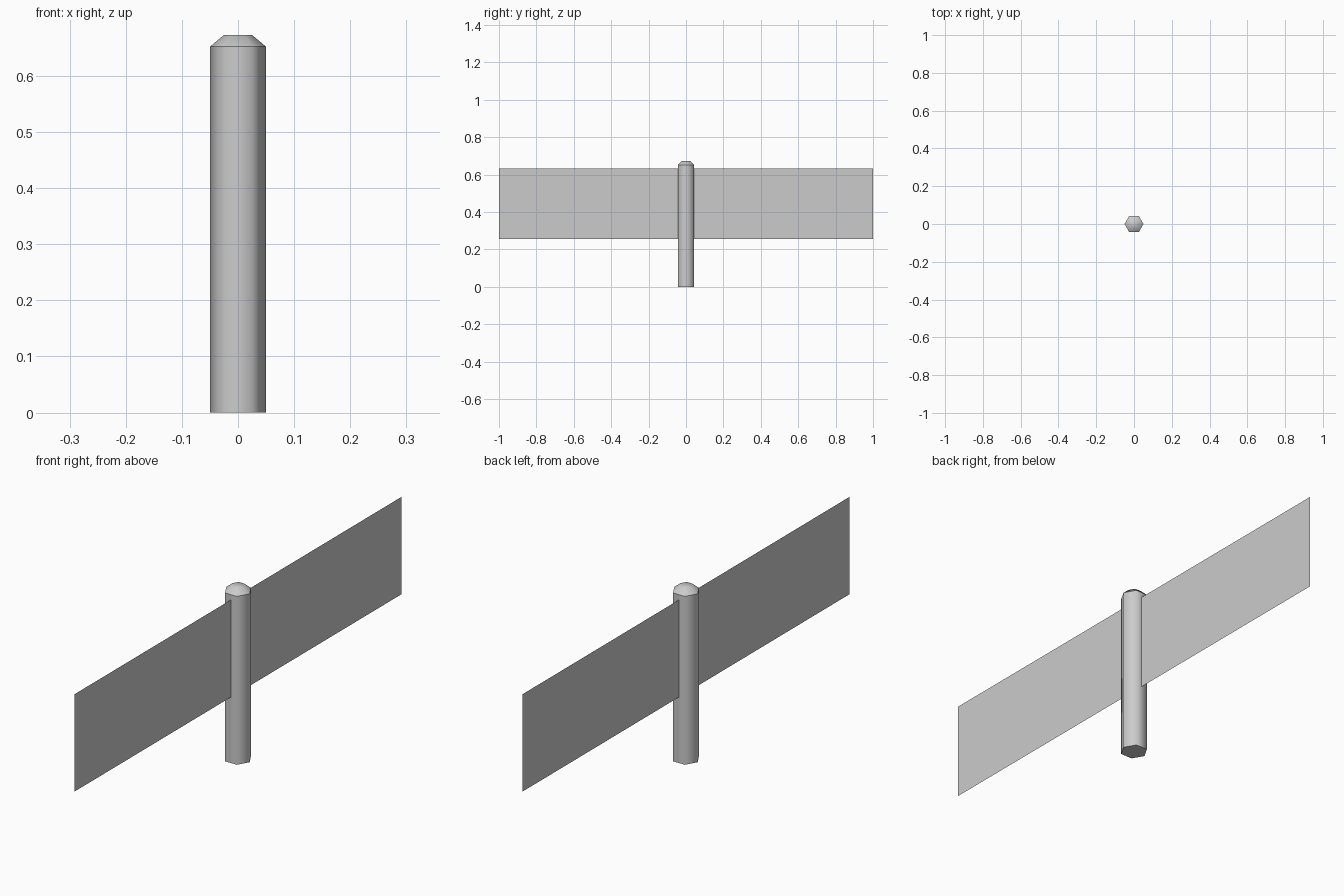
import bpy
import bmesh
from math import cos, sin, pi

if "Cube" in bpy.data.objects:
    bpy.data.objects.remove(bpy.data.objects["Cube"])


def make_object(name, bm):
    mesh = bpy.data.meshes.new(name)
    bm.to_mesh(mesh)
    bm.free()
    obj = bpy.data.objects.new(name, mesh)
    bpy.context.collection.objects.link(obj)
    return obj


# Hexagonal post with a bevelled cap, smooth around but crisp at the rims
bm = bmesh.new()
profile = [(0.05, 0.0), (0.05, 0.652), (0.025, 0.673)]
sides = 6
rings = [[bm.verts.new((r * cos(2 * pi * i / sides), r * sin(2 * pi * i / sides), z))
          for i in range(sides)] for r, z in profile]
for low, high in zip(rings, rings[1:]):
    for i in range(sides):
        j = (i + 1) % sides
        bm.faces.new((low[i], low[j], high[j], high[i]))
bm.faces.new(rings[0][::-1])
bm.faces.new(rings[-1])
for face in bm.faces:
    face.smooth = True
for ring in rings[:2]:
    for i in range(sides):
        bm.edges.get((ring[i], ring[(i + 1) % sides])).smooth = False
make_object("post", bm)

# Thin barrier panel running through the post
bm = bmesh.new()
corners = [(-1, 0.255), (1, 0.255), (1, 0.632), (-1, 0.632)]
bm.faces.new([bm.verts.new((0, y, z)) for y, z in corners])
make_object("barrier_panel", bm)
